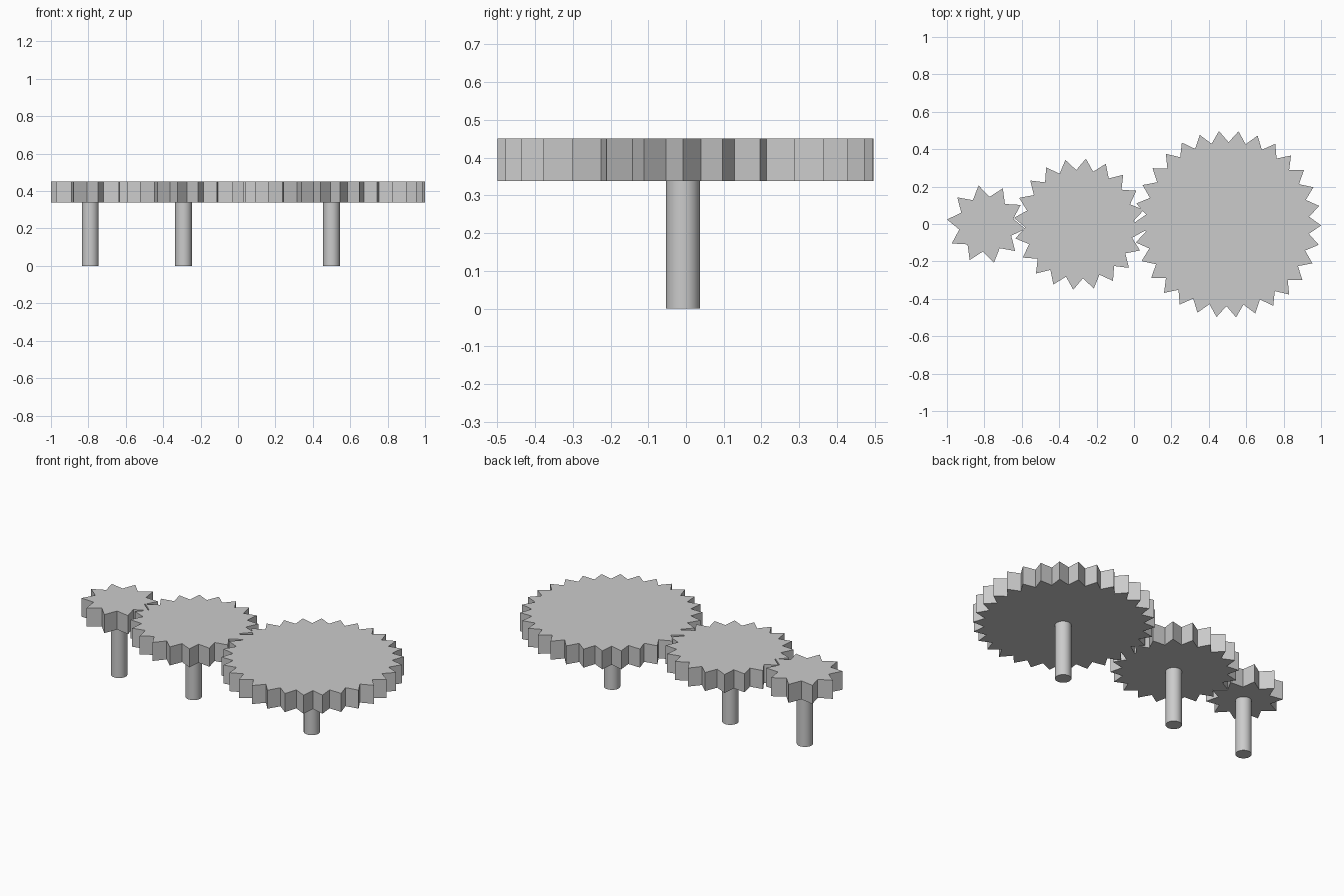
import bpy
import bmesh
from math import cos, sin, pi, radians

default = bpy.data.objects.get("Cube")
if default:
    bpy.data.objects.remove(default, do_unlink=True)

# One plain grey for everything
GREY = (0.6, 0.6, 0.6, 1.0)
grey = bpy.data.materials.new("plain grey")
grey.use_nodes = True
grey.diffuse_color = GREY
grey.node_tree.nodes["Principled BSDF"].inputs["Base Color"].default_value = GREY

GEAR_BOTTOM, GEAR_TOP = 0.338, 0.45
SHAFT_RADIUS = 0.045
SHAFT_Y = -0.008


def make_gear(name, x, teeth, tip, root, phase):
    """Extrude a star-shaped outline with pointed teeth."""
    bm = bmesh.new()
    outline = []
    for i in range(teeth * 2):
        angle = radians(phase) + i * pi / teeth
        r = root if i % 2 else tip
        outline.append(bm.verts.new((r * cos(angle), r * sin(angle), 0)))
    face = bm.faces.new(outline)
    result = bmesh.ops.extrude_face_region(bm, geom=[face])
    raised = [g for g in result["geom"] if isinstance(g, bmesh.types.BMVert)]
    bmesh.ops.translate(bm, verts=raised, vec=(0, 0, GEAR_TOP - GEAR_BOTTOM))
    bmesh.ops.recalc_face_normals(bm, faces=bm.faces)
    mesh = bpy.data.meshes.new(name)
    bm.to_mesh(mesh)
    bm.free()
    mesh.materials.append(grey)
    gear = bpy.data.objects.new(name, mesh)
    gear.location = (x, -0.001, GEAR_BOTTOM)
    bpy.context.collection.objects.link(gear)


def make_shaft(name, x):
    """Round post from the ground up into the gear."""
    height = GEAR_BOTTOM + 0.01
    bpy.ops.mesh.primitive_cylinder_add(
        vertices=32, radius=SHAFT_RADIUS, depth=height,
        location=(x, SHAFT_Y, height / 2))
    shaft = bpy.context.object
    shaft.name = name
    shaft.data.materials.append(grey)
    bpy.ops.object.shade_smooth_by_angle(angle=radians(40))


# Size, centre x, tooth count, tip radius, root radius, rotation in degrees
for size, x, teeth, tip, root, phase in (
    ("small", -0.79, 10, 0.211, 0.147, 29.2),
    ("medium", -0.291, 20, 0.352, 0.29, 12.5),
    ("large", 0.5, 30, 0.5, 0.438, -0.75),
):
    make_gear(size + "_gear", x, teeth, tip, root, phase)
    make_shaft(size + "_shaft", x)
